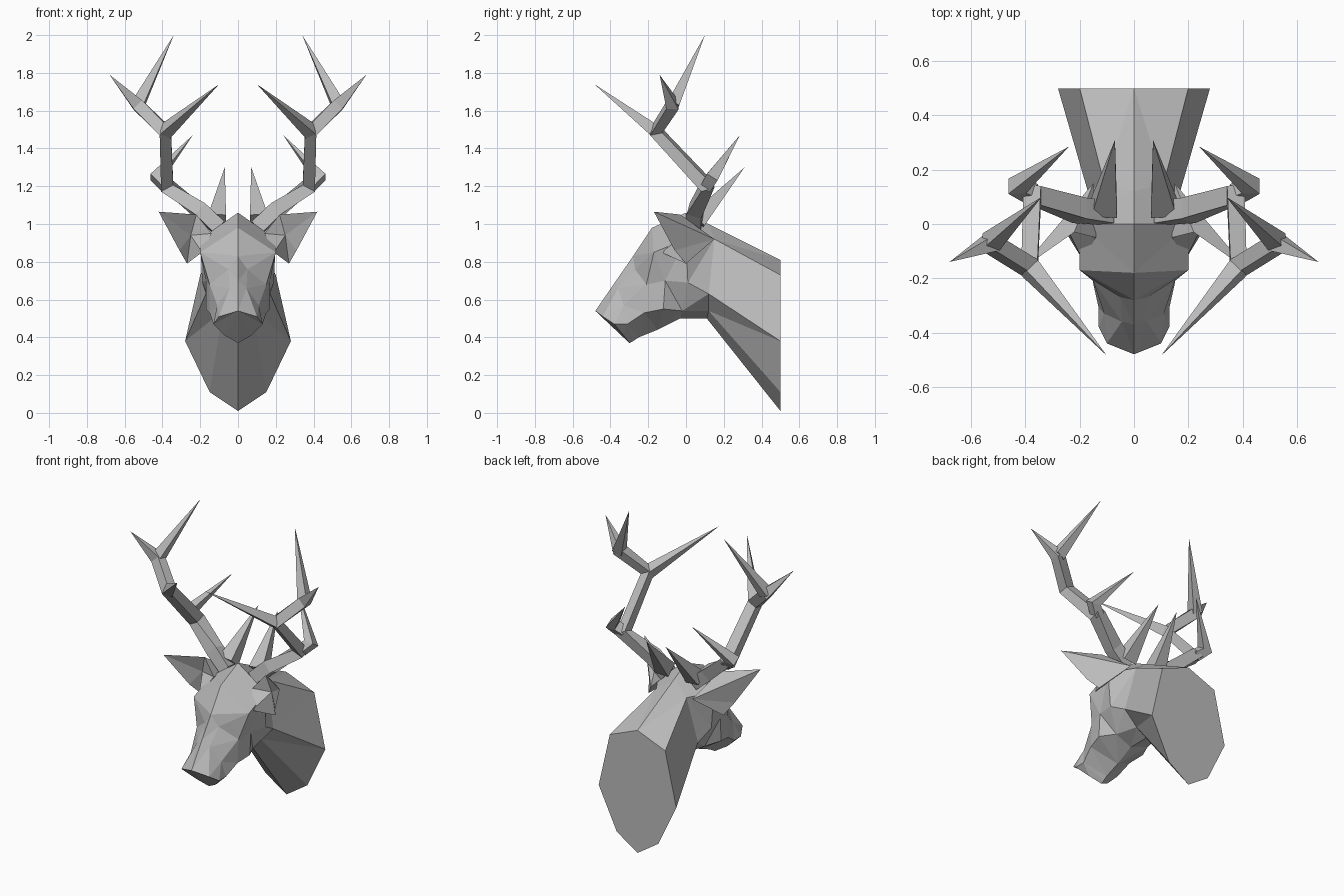
import bpy, bmesh
from mathutils import Vector

cube = bpy.data.objects.get("Cube")
if cube:
    bpy.data.objects.remove(cube, do_unlink=True)

grey = bpy.data.materials.new("warm_grey")
grey.use_nodes = True
grey.diffuse_color = (.5, .5, .5, 1)
grey.node_tree.nodes["Principled BSDF"].inputs["Base Color"].default_value = grey.diffuse_color


def finish(bm, name, mirror_clip=False):
    """Turn a right-hand half into a flat-shaded object mirrored across x."""
    bmesh.ops.recalc_face_normals(bm, faces=bm.faces)
    mesh = bpy.data.meshes.new(name)
    bm.to_mesh(mesh)
    bm.free()
    mesh.materials.append(grey)
    obj = bpy.data.objects.new(name, mesh)
    bpy.context.collection.objects.link(obj)
    mod = obj.modifiers.new("mirror", 'MIRROR')
    mod.use_mirror_merge = mirror_clip
    mod.merge_threshold = .001
    return obj


def bridge(bm, first, second, closed):
    count = len(first)
    for i in range(count if closed else count - 1):
        j = (i + 1) % count
        bm.faces.new((first[i], first[j], second[j], second[i]))


def fan(bm, apex, loop, closed=True):
    for i in range(len(loop) if closed else len(loop) - 1):
        bm.faces.new((apex, loop[i], loop[(i + 1) % len(loop)]))


# Head and neck: half sections from crown line to throat line
def head_and_neck():
    sections = [
        [(0, .5, .81), (.2, .5, .73), (.28, .5, .38), (.15, .5, .11), (0, .5, .01)],
        [(0, .12, 1), (.11, .15, .92), (.17, .12, .63), (.08, .12, .54), (0, .11, .5)],
        [(0, .0, 1.06), (.2, 0, .92), (.19, .01, .69), (.12, -.02, .54), (0, -.03, .5)],
        [(0, -.18, .98), (.2, -.17, .85), (.17, -.11, .7), (.17, -.12, .55), (0, -.15, .44)],
        [(0, -.28, .83), (.05, -.27, .76), (.15, -.21, .68), (.15, -.22, .53), (0, -.25, .4)],
        [(0, -.37, .7), (.045, -.36, .66), (.11, -.33, .57), (.13, -.31, .47), (0, -.28, .38)],
        [(0, -.48, .54), (.1, -.44, .51), (.13, -.38, .47), (.07, -.33, .41), (0, -.3, .37)],
    ]
    bm = bmesh.new()
    rings = [[bm.verts.new(p) for p in section] for section in sections]
    for first, second in zip(rings, rings[1:]):
        bridge(bm, first, second, False)
    bm.faces.new(rings[0])
    fan(bm, rings[-1][0], rings[-1][1:], False)
    # Split the folded quads into clean facets
    bmesh.ops.triangulate(bm, faces=[f for f in bm.faces if len(f.verts) == 4])
    finish(bm, "head_and_neck", True)


# Ears: one rim joined to a hollow front and a pointed back
def ears():
    rim = [(.42, -.17, 1.065), (.22, -.03, 1.05), (.14, -.05, .95),
           (.19, -.13, .85), (.27, 0, .79), (.31, -.06, .86)]
    bm = bmesh.new()
    loop = [bm.verts.new(p) for p in rim]
    fan(bm, bm.verts.new((.25, -.01, .94)), loop)
    fan(bm, bm.verts.new((.15, .15, .92)), loop)
    finish(bm, "ears")


# Antlers: square tapered bars, ending in a point where the radius is zero
def antler_bar(name, path, radii):
    points = [Vector(p) for p in path]
    bm = bmesh.new()
    rings = []
    for i, (point, radius) in enumerate(zip(points, radii)):
        if radius == 0:
            fan(bm, bm.verts.new(point), rings[-1])
            break
        ahead = points[min(i + 1, len(points) - 1)] - point
        behind = point - points[max(i - 1, 0)]
        along = (ahead.normalized() + behind.normalized()).normalized()
        side = (Vector((1, 0, 0)) - along * along.x).normalized()
        up = along.cross(side)
        rings.append([bm.verts.new(point + (side * a + up * b) * radius)
                      for a, b in ((1, 1), (-1, 1), (-1, -1), (1, -1))])
    for first, second in zip(rings, rings[1:]):
        bridge(bm, first, second, True)
    bm.faces.new(rings[0])
    if radii[-1]:
        bm.faces.new(rings[-1])
    finish(bm, name)


head_and_neck()
ears()

elbow = (.375, .11, 1.2)
knee = (.385, -.16, 1.49)
fork = (.53, -.07, 1.63)
antler_bar("antler_beams", [(.1, .04, .98), (.2, .05, 1.07), elbow, knee, fork, (.68, -.14, 1.79)],
           [.04, .04, .037, .033, .032, 0])
antler_bar("top_tines", [fork, (.34, .1, 2)], [.032, 0])
antler_bar("front_tines", [knee, (.1, -.485, 1.74)], [.032, 0])
antler_bar("rear_tines", [elbow, (.43, .14, 1.25), (.24, .285, 1.47)], [.03, .033, 0])
antler_bar("crown_tines", [(.11, .06, 1.02), (.07, .31, 1.3)], [.047, 0])
